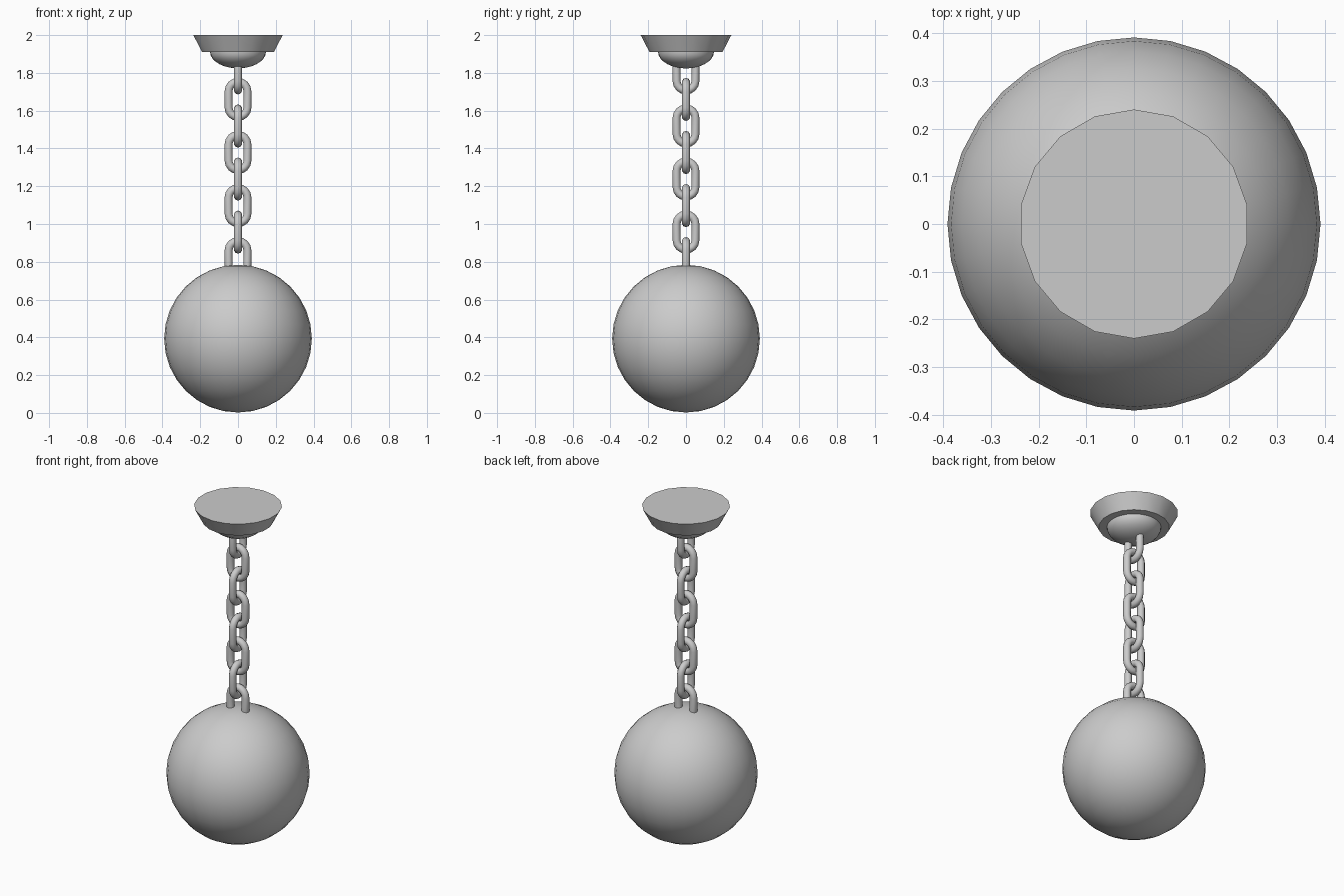
import bpy
import bmesh
from math import sin, cos, pi, radians
from mathutils import Matrix

if "Cube" in bpy.data.objects:
    bpy.data.objects.remove(bpy.data.objects["Cube"])


def smooth(obj, angle=40):
    bpy.ops.object.select_all(action='DESELECT')
    obj.select_set(True)
    bpy.context.view_layer.objects.active = obj
    bpy.ops.object.shade_smooth_by_angle(angle=radians(angle))


def lathe(name, profile, sides):
    """Revolve (radius, z) points, first vertex on +y; close both ends."""
    bm = bmesh.new()
    rings = []
    for r, z in profile:
        rings.append([bm.verts.new((r * sin(2 * pi * i / sides), r * cos(2 * pi * i / sides), z))
                      for i in range(sides)])
    for a, b in zip(rings, rings[1:]):
        for i in range(sides):
            j = (i + 1) % sides
            bm.faces.new((a[i], a[j], b[j], b[i]))
    bm.faces.new(rings[0])
    bm.faces.new(rings[-1])
    bmesh.ops.recalc_face_normals(bm, faces=bm.faces)
    mesh = bpy.data.meshes.new(name)
    bm.to_mesh(mesh)
    bm.free()
    obj = bpy.data.objects.new(name, mesh)
    bpy.context.collection.objects.link(obj)
    smooth(obj)
    return obj


def link_mesh(half_width=0.05, half_straight=0.043, wire=0.021, arc=8, sides=10):
    """Stadium-shaped chain link in the xz plane."""
    bm = bmesh.new()
    rings = []
    for end in (0, 1):
        for k in range(arc + 1):
            t = pi * end + pi * k / arc
            z0 = half_straight if end == 0 else -half_straight
            ring = []
            for s in range(sides):
                a = 2 * pi * s / sides
                r = half_width + wire * cos(a)
                ring.append(bm.verts.new((r * cos(t), wire * sin(a), z0 + r * sin(t))))
            rings.append(ring)
    for n, a in enumerate(rings):
        b = rings[(n + 1) % len(rings)]
        for i in range(sides):
            j = (i + 1) % sides
            bm.faces.new((a[i], a[j], b[j], b[i]))
    bmesh.ops.recalc_face_normals(bm, faces=bm.faces)
    mesh = bpy.data.meshes.new("chain_link")
    bm.to_mesh(mesh)
    bm.free()
    return mesh


# Heavy ball
bpy.ops.mesh.primitive_uv_sphere_add(segments=32, ring_count=16, radius=0.391, location=(0, 0, 0.393))
ball = bpy.context.object
ball.name = "ball"
smooth(ball)

# Chain of alternating links, ends sunk into the ball and the ceiling boss
mesh = link_mesh()
for k in range(8):
    link = bpy.data.objects.new(f"chain_link_{k + 1}", mesh)
    bpy.context.collection.objects.link(link)
    turn = 90 if k % 2 == 0 else 0
    link.matrix_world = Matrix.Translation((0, 0, 1.80 - 0.1405 * k)) @ Matrix.Rotation(radians(turn), 4, 'Z')
    smooth(link)

# Tapered ceiling plate
lathe("ceiling_plate", [(0.193, 1.91), (0.24, 2.0)], 18)

# Rounded boss under the plate
dome = [(0.148 * cos(t), 1.912 - 0.088 * sin(t)) for t in [radians(a) for a in range(0, 85, 12)]]
lathe("ceiling_boss", [(0.148, 1.93)] + dome, 32)
